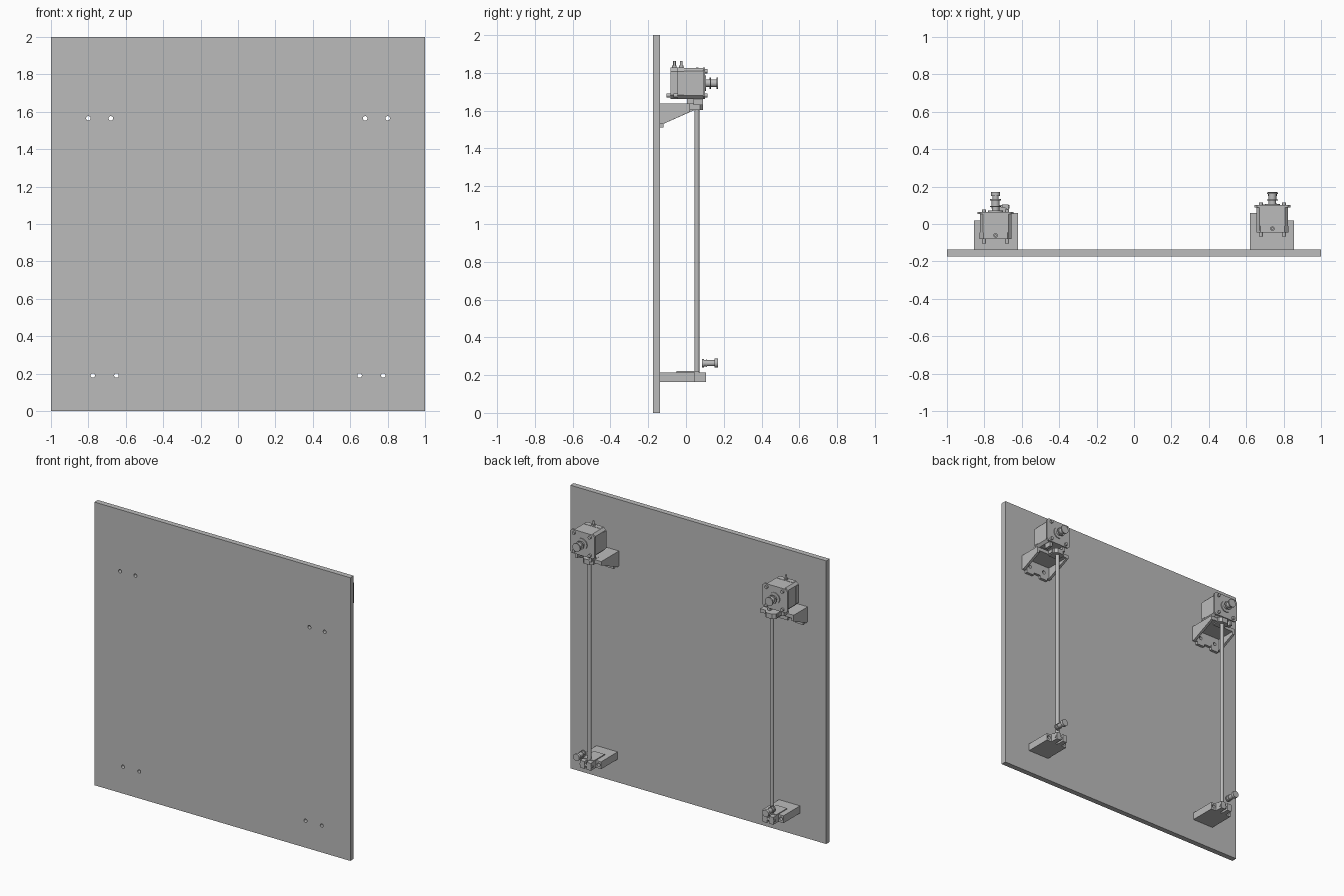
import bpy, bmesh, math
from mathutils import Vector

cube = bpy.data.objects.get("Cube")
if cube:
    bpy.data.objects.remove(cube)

grey = bpy.data.materials.new("plain_grey")
grey.use_nodes = True
GREY = (0.5, 0.5, 0.5, 1)
grey.diffuse_color = GREY
grey.node_tree.nodes["Principled BSDF"].inputs["Base Color"].default_value = GREY


def finish(name, bm, smooth=False):
    bmesh.ops.recalc_face_normals(bm, faces=bm.faces)
    mesh = bpy.data.meshes.new(name)
    bm.to_mesh(mesh)
    bm.free()
    mesh.materials.append(grey)
    ob = bpy.data.objects.new(name, mesh)
    bpy.context.collection.objects.link(ob)
    if smooth:
        bpy.ops.object.select_all(action="DESELECT")
        ob.select_set(True)
        bpy.context.view_layer.objects.active = ob
        bpy.ops.object.shade_smooth_by_angle()
    return ob


def add_prism(bm, pts, axis, a, b):
    """Extrude a 2D outline along an axis from a to b."""
    def place(p, t):
        c = list(p)
        c.insert("xyz".index(axis), t)
        return bm.verts.new(c)
    face = bm.faces.new([place(p, a) for p in pts])
    new = bmesh.ops.extrude_face_region(bm, geom=[face])["geom"]
    shift = Vector([b - a if k == axis else 0 for k in "xyz"])
    bmesh.ops.translate(bm, vec=shift, verts=[g for g in new if isinstance(g, bmesh.types.BMVert)])


def prism(name, pts, axis, a, b):
    bm = bmesh.new()
    add_prism(bm, pts, axis, a, b)
    return finish(name, bm)


def box(name, x, y, z):
    return prism(name, [(x[0], z[0]), (x[1], z[0]), (x[1], z[1]), (x[0], z[1])], "y", *y)


def ring(cx, cy, r, n=20):
    return [(cx + r * math.cos(math.tau * i / n), cy + r * math.sin(math.tau * i / n)) for i in range(n)]


def rods(name, centres, r, axis, a, b):
    """Several parallel cylinders in one object."""
    bm = bmesh.new()
    for c in centres:
        add_prism(bm, ring(*c, r), axis, a, b)
    return finish(name, bm, True)


def pulley(name, x, z, profile):
    """Lathe of (y, radius) points around a y-directed axis."""
    bm = bmesh.new()
    rows = [[bm.verts.new((u, y, v)) for u, v in ring(x, z, r, 24)] for y, r in profile]
    for p, q in zip(rows, rows[1:]):
        for i in range(24):
            j = (i + 1) % 24
            bm.faces.new((p[i], p[j], q[j], q[i]))
    bm.faces.new(rows[0])
    bm.faces.new(rows[-1])
    return finish(name, bm, True)


def cut(ob, cutter):
    mod = ob.modifiers.new("holes", "BOOLEAN")
    mod.operation = "DIFFERENCE"
    mod.solver = "EXACT"
    mod.object = cutter


def octagon(cx, cz, w, h, c):
    quarter = [(w, h - c), (w - c, h)]
    pts = quarter + [(-x, z) for x, z in quarter[::-1]]
    pts += [(-x, -z) for x, z in quarter] + [(x, -z) for x, z in quarter[::-1]]
    return [(cx + x, cz + z) for x, z in pts]


BACK = -0.137       # rear surface of the panel
MX, MZ = 0.74, 1.745  # motor axis
RX, RY = 0.713, 0.058  # rod axis

# Screw hole cutter, shared by panel, brackets and blocks
holes = rods("hole_cutter", [(s * x, z) for s in (1, -1)
             for x, z in ((0.80, 1.565), (0.68, 1.565), (0.777, 0.19), (0.65, 0.19))],
             0.012, "y", -0.3, 0.3)
holes.hide_render = True
holes.hide_viewport = True

panel = box("back_panel", (-1, 1), (-0.175, BACK), (0, 2))
cut(panel, holes)

for s, side in ((1, "left"), (-1, "right")):
    def span(a, b):
        return (s * a, s * b)

    # Upper bracket: shelf, wall flange, two gussets, rod clamp
    shelf = [(0.62, BACK), (0.855, BACK), (0.855, 0.02), (0.76, 0.02), (0.76, 0.06), (0.62, 0.06)]
    prism(side + "_bracket_shelf", [(s * x, y) for x, y in shelf], "z", 1.612, 1.637)
    flange = box(side + "_bracket_flange", span(0.62, 0.855), (BACK, -0.12), (1.53, 1.637))
    cut(flange, holes)
    for tag, a, b, end in (("inner", 0.62, 0.638, 0.06), ("outer", 0.837, 0.855, 0.02)):
        drop = 1.61 - (0.06 - end) * 0.42
        gusset = [(BACK, 1.637), (BACK, 1.53), (-0.12, 1.53), (end, drop), (end, 1.637)]
        prism(f"{side}_{tag}_gusset", gusset, "x", *span(a, b))
    for i, x in enumerate((0.68, 0.80)):
        box(f"{side}_bracket_lug_{i}", span(x - 0.03, x + 0.03), (BACK, -0.118), (1.51, 1.545))
    clamp = [(0.672, 0.013), (0.754, 0.013), (0.754, 0.075), (0.735, 0.09), (0.69, 0.09), (0.672, 0.075)]
    prism(side + "_upper_rod_clamp", [(s * x, y) for x, y in clamp], "z", 1.604, 1.639)

    # Vertical rod
    rods(side + "_rod", [(s * RX, RY)], 0.0135, "z", 0.2, 1.615)

    # Lower block with a split jaw and its cross screw
    block = box(side + "_lower_block", span(0.63, 0.795), (BACK, 0.048), (0.163, 0.215))
    cut(block, holes)
    for tag, a, b in (("inner", 0.67, 0.705), ("outer", 0.721, 0.756)):
        box(f"{side}_{tag}_jaw", span(a, b), (0.04, 0.105), (0.163, 0.215))
    box(side + "_block_ridge", span(0.67, 0.756), (-0.05, 0.07), (0.2, 0.221))
    rods(side + "_jaw_screw", [(0.092, 0.187)], 0.009, "x", *span(0.665, 0.761))

    # Motor: chamfered body, wide face plate, end cap, screws, pins
    y0 = -0.045 if s > 0 else -0.081
    face = y0 + 0.146
    mx = s * MX
    prism(side + "_motor_body", octagon(mx, MZ, 0.084, 0.082, 0.016), "y", y0 + 0.01, face - 0.01)
    prism(side + "_motor_end_cap", octagon(mx, MZ, 0.086, 0.084, 0.022), "y", y0, y0 + 0.035)
    prism(side + "_motor_face_plate", octagon(mx, MZ, 0.097, 0.084, 0.014), "y", face - 0.012, face)
    corners = [(mx + i * 0.062, MZ + k * 0.064) for i in (1, -1) for k in (1, -1)]
    rods(side + "_face_screws", corners, 0.011, "y", face - 0.004, face + 0.013)
    rods(side + "_rear_screws", corners[1::2], 0.011, "y", y0 - 0.022, y0 + 0.01)
    rods(side + "_motor_boss", [(mx, MZ)], 0.04, "y", face - 0.004, face + 0.006)
    rods(side + "_top_pin", [(mx, y0 + 0.02)], 0.007, "z", 1.82, 1.862)
    rods(side + "_top_pin_base", [(mx, y0 + 0.02)], 0.012, "z", 1.82, 1.838)
    for tag, a in (("inner", 0.675), ("outer", 0.785)):
        box(f"{side}_{tag}_motor_foot", span(a, a + 0.02), (face - 0.06, face - 0.01), (1.63, 1.67))

    # Flanged pulleys on the motor and above the lower block
    def pulley_profile(y):
        return [(y, 0.02), (y + 0.025, 0.02), (y + 0.025, 0.03), (y + 0.031, 0.03),
                (y + 0.031, 0.021), (y + 0.06, 0.021), (y + 0.06, 0.03), (y + 0.068, 0.03)]
    pulley(side + "_motor_pulley", mx, MZ, pulley_profile(face))
    pulley(side + "_lower_pulley", mx, 0.263,
           [(0.085, 0.022), (0.094, 0.022), (0.094, 0.017), (0.108, 0.017), (0.108, 0.021),
            (0.112, 0.021), (0.112, 0.016), (0.15, 0.016), (0.15, 0.024), (0.17, 0.024)])
